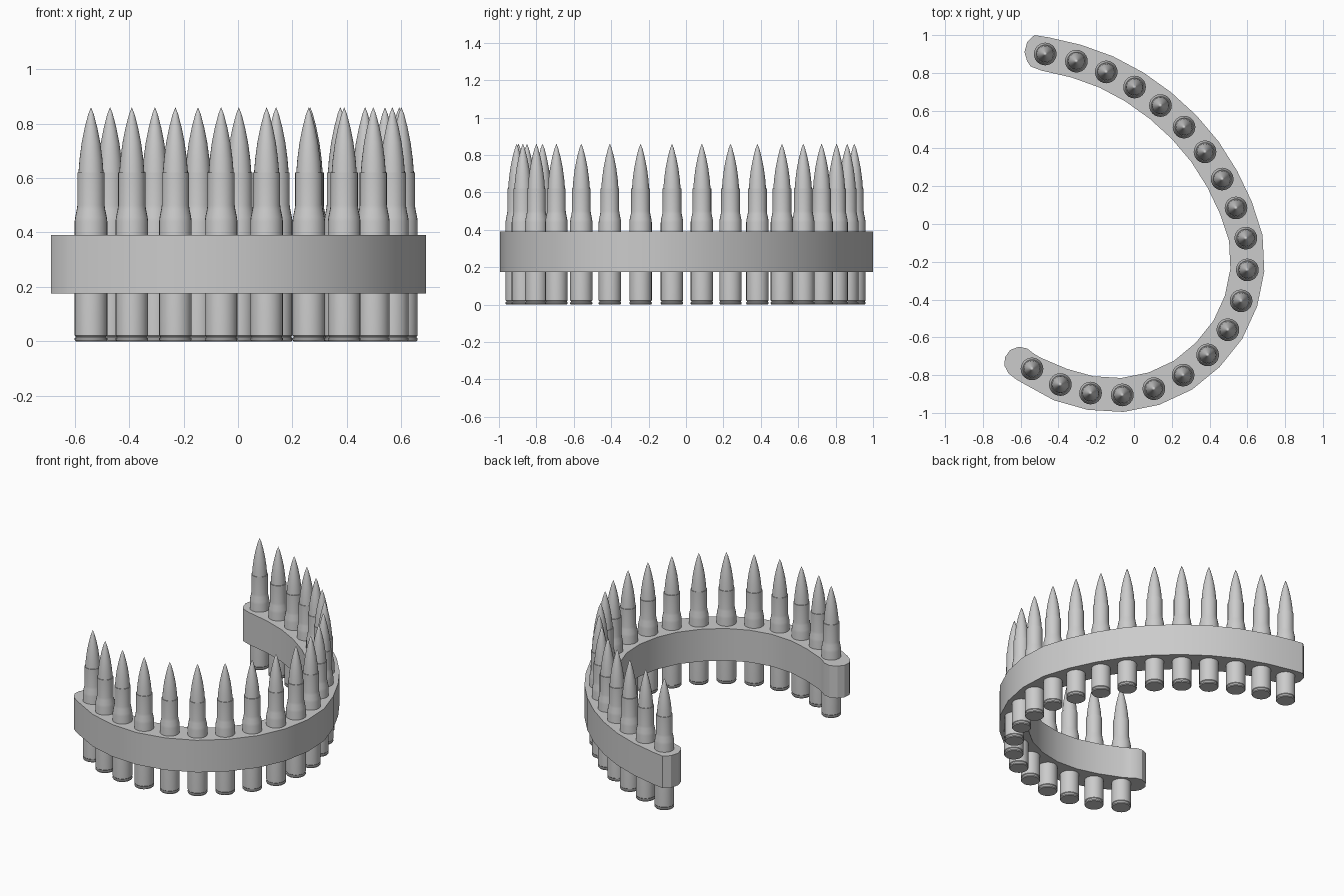
import bpy, bmesh, math
from mathutils import Vector

if "Cube" in bpy.data.objects:
    bpy.data.objects.remove(bpy.data.objects["Cube"])

# Cartridge centres along the curved belt, seen from above
centres = [Vector(p) for p in [
    (-.47, .90), (-.305, .862), (-.147, .805), (.003, .725), (.14, .627),
    (.265, .513), (.376, .382), (.467, .238), (.54, .085), (.592, -.075),
    (.60, -.243), (.567, -.407), (.497, -.56), (.39, -.693), (.26, -.80),
    (.105, -.872), (-.062, -.905), (-.23, -.895), (-.39, -.85), (-.54, -.767)]]


def finish(bm, name, angle):
    bmesh.ops.recalc_face_normals(bm, faces=bm.faces)
    mesh = bpy.data.meshes.new(name)
    bm.to_mesh(mesh)
    bm.free()
    ob = bpy.data.objects.new(name, mesh)
    bpy.context.collection.objects.link(ob)
    bpy.ops.object.select_all(action='DESELECT')
    ob.select_set(True)
    bpy.context.view_layer.objects.active = ob
    bpy.ops.object.shade_smooth_by_angle(angle=math.radians(angle))
    return ob


def lathe(name, profile, sides=24):
    bm = bmesh.new()
    verts = [bm.verts.new((r, 0, z)) for r, z in profile]
    edges = [bm.edges.new(pair) for pair in zip(verts, verts[1:])]
    bmesh.ops.spin(bm, geom=verts + edges, cent=(0, 0, 0), axis=(0, 0, 1),
                   angle=math.tau, steps=sides)
    bmesh.ops.remove_doubles(bm, verts=bm.verts, dist=1e-4)
    return finish(bm, name, 25)


# Belt: offset the path to both sides, then close with the two end shapes
outer, inner = [], []
for i, c in enumerate(centres):
    t = (centres[min(i + 1, 19)] - centres[max(i - 1, 0)]).normalized()
    n = Vector((-t.y, t.x)) * .09
    outer.append(c + n)
    inner.append(c - n)
round_end = [(-.625, -.822), (-.665, -.79), (-.686, -.75), (-.683, -.705),
             (-.655, -.667), (-.61, -.65), (-.565, -.659), (-.535, -.683)]
blunt_end = [(-.547, .834), (-.565, .86), (-.58, .91), (-.565, .965), (-.527, 1.0)]
inner[-1] = Vector((-.498, -.706))
outline = [*outer, *round_end, *reversed(inner), *blunt_end]
bm = bmesh.new()
face = bm.faces.new([bm.verts.new((p[0], p[1], .175)) for p in outline])
top = bmesh.ops.extrude_face_region(bm, geom=[face], use_keep_orig=True)
for v in top['geom']:
    if isinstance(v, bmesh.types.BMVert):
        v.co.z = .39
finish(bm, "belt", 30)

# Cartridge: case with rim groove, shoulder and neck, then a pointed tip
cartridge = lathe("cartridge", [
    (0, 0), (.056, 0), (.06, .005), (.06, .012), (.056, .014), (.056, .018),
    (.06, .022), (.06, .44), (.058, .456), (.052, .485), (.05, .50),
    (.05, .62), (.046, .62), (.042, .67), (.034, .73), (.023, .785),
    (.01, .835), (0, .86)])
for i, c in enumerate(centres):
    ob = cartridge if i == 0 else cartridge.copy()
    if i:
        bpy.context.collection.objects.link(ob)
        ob.name = f"cartridge_{i + 1}"
    ob.location = (c.x, c.y, 0)
